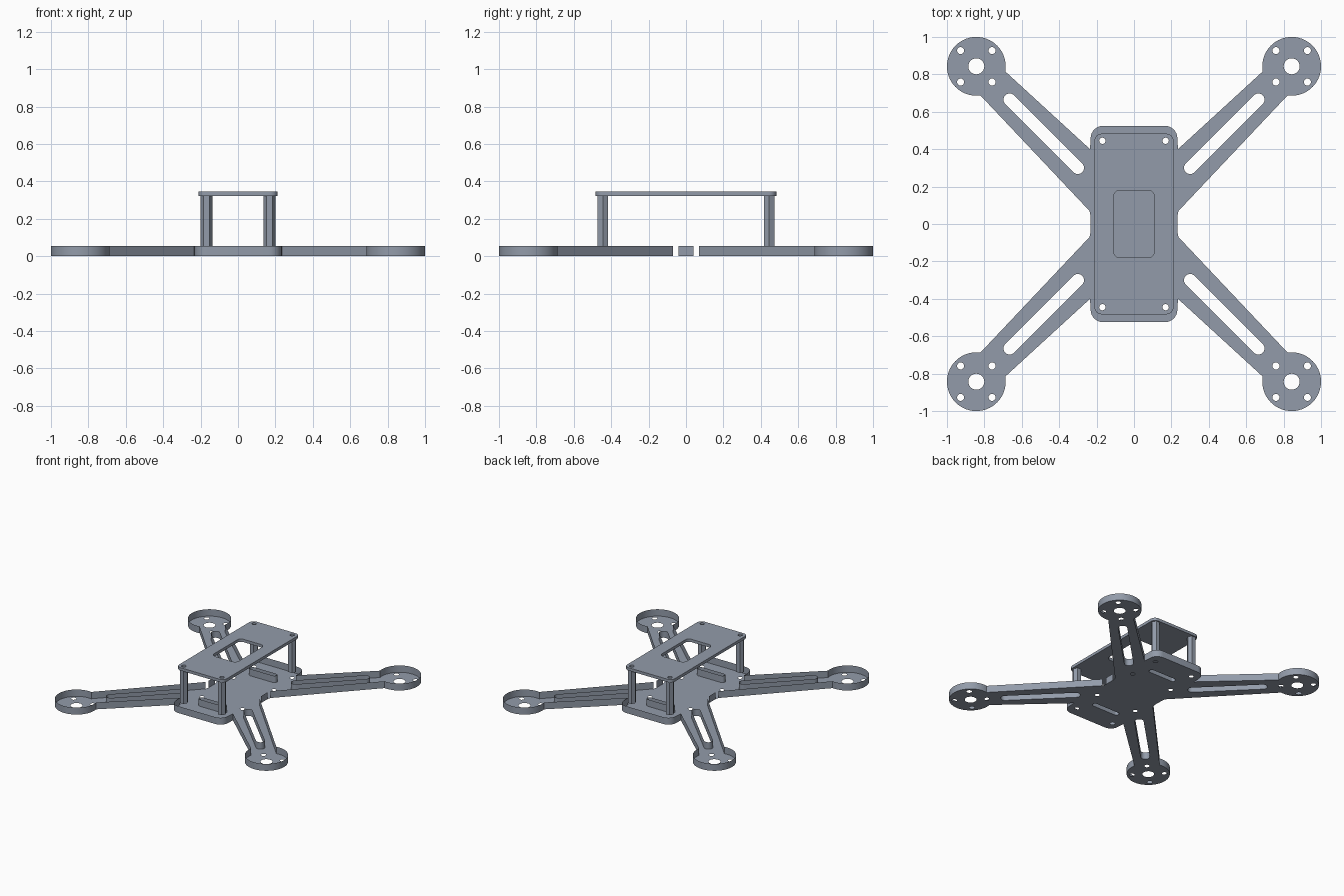
import bpy, bmesh
from math import cos, sin, radians, pi
from mathutils import Vector

cube = bpy.data.objects.get("Cube")
if cube:
    bpy.data.objects.remove(cube)

GREY = (0.29, 0.33, 0.40, 1)
mat = bpy.data.materials.new("slate grey")
mat.use_nodes = True
mat.diffuse_color = GREY
mat.node_tree.nodes["Principled BSDF"].inputs["Base Color"].default_value = GREY


def arc(x, y, r, a0, a1, n):
    angles = [radians(a0 + (a1 - a0) * i / n) for i in range(n + 1)]
    return [(x + r * cos(a), y + r * sin(a)) for a in angles]


def circle(x, y, r, n=24):
    return arc(x, y, r, 0, 360, n)[:-1]


def rounded_rect(hx, hy, r, cx=0, cy=0):
    pts = []
    for i, (sx, sy) in enumerate(((1, 1), (-1, 1), (-1, -1), (1, -1))):
        pts += arc(cx + sx * (hx - r), cy + sy * (hy - r), r, 90 * i, 90 * i + 90, 8)
    return pts


def four_way(pts):
    """Mirror a loop into all four quadrants."""
    return [[(sx * x, sy * y) for x, y in pts] for sx in (1, -1) for sy in (1, -1)]


def add_cap(bm, loops, z, up):
    edges = []
    for loop in loops:
        vs = [bm.verts.new((x, y, z)) for x, y in loop]
        edges += [bm.edges.new((vs[i - 1], vs[i])) for i in range(len(vs))]
    res = bmesh.ops.triangle_fill(bm, edges=edges, use_beauty=True, normal=(0, 0, 1))
    for f in [g for g in res["geom"] if isinstance(g, bmesh.types.BMFace)]:
        f.normal_update()
        if (f.normal.z > 0) != up:
            f.normal_flip()


def add_wall(bm, loop, z0, z1, inward=False, skip=lambda y: False):
    area = sum(loop[i - 1][0] * loop[i][1] - loop[i][0] * loop[i - 1][1]
               for i in range(len(loop)))
    if (area < 0) != inward:
        loop = loop[::-1]
    low = [bm.verts.new((x, y, z0)) for x, y in loop]
    high = [bm.verts.new((x, y, z1)) for x, y in loop]
    for i in range(len(loop)):
        if not skip(abs(loop[i][1] + loop[i - 1][1]) / 2):
            bm.faces.new((low[i - 1], low[i], high[i], high[i - 1]))


def finish(bm, name):
    bmesh.ops.remove_doubles(bm, verts=bm.verts, dist=0.0001)
    loose = [v for v in bm.verts if not v.link_faces]
    bmesh.ops.delete(bm, geom=loose, context='VERTS')
    mesh = bpy.data.meshes.new(name)
    bm.to_mesh(mesh)
    bm.free()
    mesh.materials.append(mat)
    obj = bpy.data.objects.new(name, mesh)
    bpy.context.collection.objects.link(obj)
    bpy.ops.object.select_all(action='DESELECT')
    obj.select_set(True)
    bpy.context.view_layer.objects.active = obj
    bpy.ops.object.shade_smooth_by_angle(angle=radians(25))
    return obj


def solid(name, outer, holes, z0, z1):
    bm = bmesh.new()
    add_cap(bm, [outer] + holes, z0, False)
    add_cap(bm, [outer] + holes, z1, True)
    add_wall(bm, outer, z0, z1)
    for h in holes:
        add_wall(bm, h, z0, z1, inward=True)
    return finish(bm, name)


BASE_H, PLATE_Z, PLATE_TOP = 0.055, 0.322, 0.345
MOTOR, MOTOR_R = 0.843, 0.157
POST_X, POST_Y = 0.169, 0.445

# Base outline: one quadrant with arm and motor disc, mirrored all round
quarter = [(0.232, 0.04), (0.238, 0.07)]
quarter += arc(MOTOR, MOTOR, MOTOR_R, -98, 190, 48)
quarter += [(0.235, 0.40)] + arc(0.165, 0.458, 0.067, 0, 90, 8)
half = quarter + [(-x, y) for x, y in reversed(quarter)]
outline = half + [(x, -y) for x, y in reversed(half)]

# Long slots along the arms, and cross slots in the body
d = Vector((1, 1))
arm_slot = (arc(0.665, 0.665, 0.033, -45, 135, 12)
            + arc(0.30, 0.30, 0.033, 135, 315, 12))
slots = four_way(arm_slot)
slots += [rounded_rect(0.12, 0.02, 0.019, 0, sy * 0.32) for sy in (1, -1)]

# Screw holes
holes = four_way(circle(MOTOR, MOTOR, 0.043))
for sx in (1, -1):
    for sy in (1, -1):
        holes += four_way(circle(MOTOR + sx * 0.084, MOTOR + sy * 0.084, 0.019, 16))
holes += four_way(circle(POST_X, POST_Y, 0.017, 16))
holes += four_way(circle(0.18, 0.2, 0.017, 16))

# Base frame: an open tray with a floor, rim and slot walls
bm = bmesh.new()
add_cap(bm, [outline] + slots + holes, 0, False)
add_wall(bm, outline, 0, BASE_H, skip=lambda y: 0.041 < y < 0.069)
for s in slots:
    add_wall(bm, s, 0, BASE_H, inward=True)
finish(bm, "base_frame")

# Top plate with its window
post_holes = four_way(circle(POST_X, POST_Y, 0.017, 16))
solid("top_plate", rounded_rect(0.212, 0.483, 0.04),
      [rounded_rect(0.11, 0.18, 0.035)] + post_holes, PLATE_Z, PLATE_TOP)

# Hollow hexagonal standoffs
for sx, side in ((1, "left"), (-1, "right")):
    for sy, end in ((-1, "front"), (1, "back")):
        x, y = sx * POST_X, sy * POST_Y
        solid(f"standoff_{end}_{side}", circle(x, y, 0.032, 6),
              [circle(x, y, 0.017, 16)], BASE_H, PLATE_Z)
